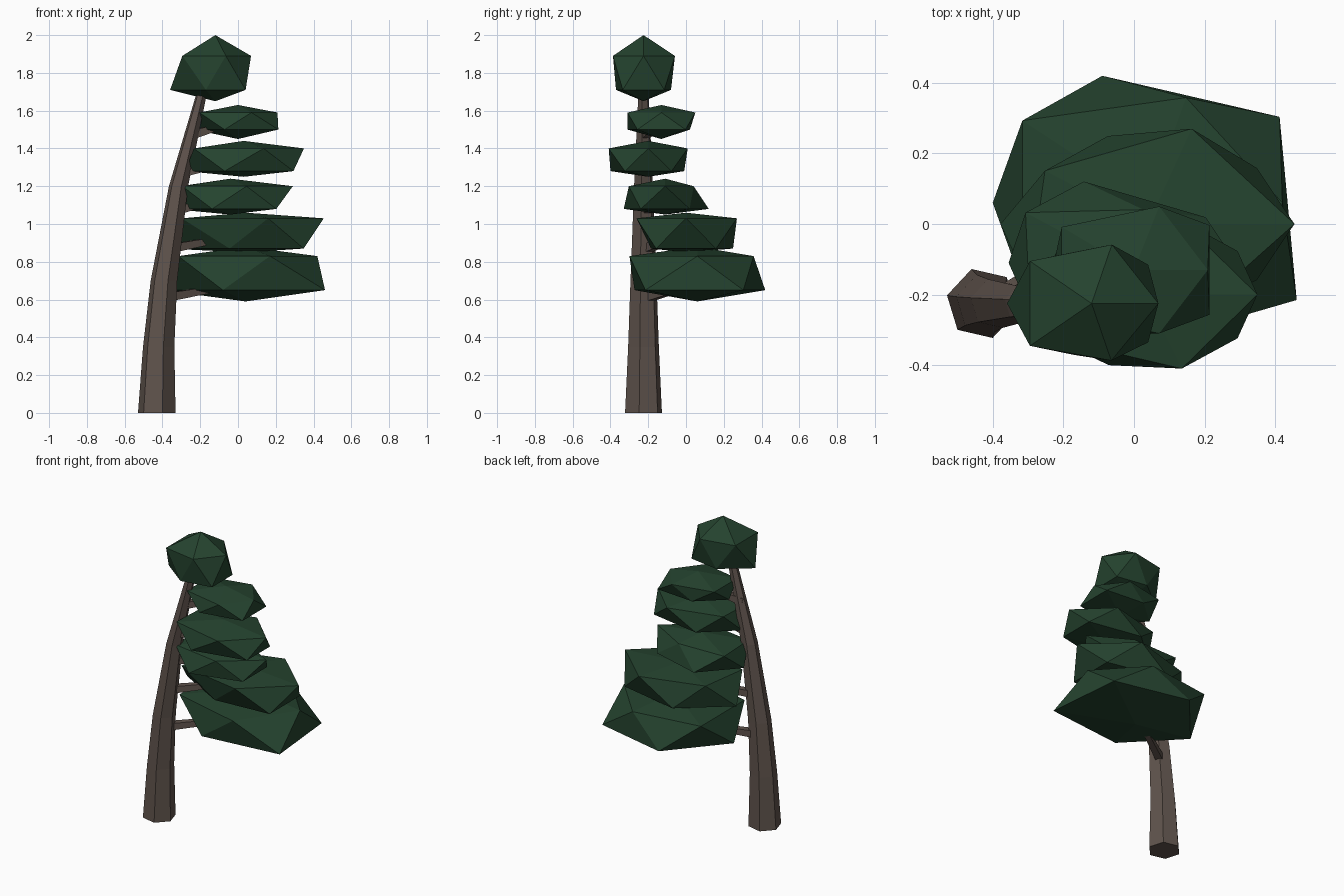
import bpy
import bmesh
from math import cos, sin, pi, atan2, radians
from mathutils import Vector

default = bpy.data.objects.get("Cube")
if default:
    bpy.data.objects.remove(default, do_unlink=True)


def make_material(name, colour):
    mat = bpy.data.materials.new(name)
    mat.use_nodes = True
    mat.diffuse_color = (*colour, 1)
    mat.node_tree.nodes["Principled BSDF"].inputs["Base Color"].default_value = (*colour, 1)
    return mat


leaf_green = make_material("leaf green", (0.018, 0.056, 0.028))
bark_brown = make_material("bark brown", (0.115, 0.087, 0.073))


def add_object(name, bm, mat):
    bmesh.ops.recalc_face_normals(bm, faces=bm.faces)
    mesh = bpy.data.meshes.new(name)
    bm.to_mesh(mesh)
    bm.free()
    mesh.materials.append(mat)
    obj = bpy.data.objects.new(name, mesh)
    bpy.context.collection.objects.link(obj)
    return obj


def loft(name, rings, mat):
    """Join equal vertex rings into a closed, capped tube."""
    bm = bmesh.new()
    loops = [[bm.verts.new(p) for p in ring] for ring in rings]
    sides = len(loops[0])
    for low, high in zip(loops, loops[1:]):
        for i in range(sides):
            j = (i + 1) % sides
            bm.faces.new((low[i], low[j], high[j], high[i]))
    bm.faces.new(loops[0])
    bm.faces.new(loops[-1])
    return add_object(name, bm, mat)


# Trunk: leaning, tapered six-sided tube
TRUNK_Y = -0.225
trunk_path = [(-0.43, 0, 0.102), (-0.42, 0.35, 0.085), (-0.392, 0.7, 0.072),
              (-0.315, 1.2, 0.052), (-0.19, 1.7, 0.028)]


def trunk_ring(x, z, r):
    angles = [radians(47) + i * pi / 3 for i in range(6)]
    return [Vector((x + r * cos(a), TRUNK_Y + r * sin(a), z)) for a in angles]


loft("trunk", [trunk_ring(*p) for p in trunk_path], bark_brown)


def trunk_x(z):
    for (x0, z0, _), (x1, z1, _) in zip(trunk_path, trunk_path[1:]):
        if z <= z1:
            return x0 + (x1 - x0) * (z - z0) / (z1 - z0)


# Foliage clump: icosphere with each ring vertex pushed in or out
def clump(name, centre, half, heights, lower, upper):
    bm = bmesh.new()
    bmesh.ops.create_icosphere(bm, subdivisions=1, radius=1)
    bottom, low, high, top = heights
    for v in bm.verts:
        x, y, z = v.co
        if abs(z) > 0.9:
            v.co = (*centre, top if z > 0 else bottom)
            continue
        a = atan2(y, x)
        step = a / (2 * pi / 5)
        f = upper[round(step) % 5] if z > 0 else lower[round(step - 0.5) % 5]
        v.co = (centre[0] + f * half[0] * cos(a),
                centre[1] + f * half[1] * sin(a),
                high if z > 0 else low)
    add_object(name, bm, leaf_green)


# Branch: thin square tube from the trunk into a clump
def branch(name, z, centre, rise):
    start = Vector((trunk_x(z) - 0.02, TRUNK_Y, z))
    end = start.lerp(Vector((*centre, z + rise)), 0.8)
    direction = (end - start).normalized()
    side = direction.cross(Vector((0, 0, 1))).normalized()
    up = side.cross(direction)
    rings = [[p + r * (side * i + up * j) for i, j in ((1, 1), (-1, 1), (-1, -1), (1, -1))]
             for p, r in ((start, 0.024), (end, 0.014))]
    loft(name, rings, bark_brown)


layers = [
    ("lowest", (0.04, 0.06), (0.40, 0.36), (0.59, 0.65, 0.83, 0.88),
     (1.15, 1.05, 1.1, 0.97, 1.3), (0.95, 0.87, 1.1, 1.1, 1.05)),
    ("low", (0.04, 0), (0.38, 0.27), (0.85, 0.87, 1.03, 1.06),
     (1, 0.97, 1.1, 0.72, 1), (1.09, 1.05, 0.95, 1.1, 1.02)),
    ("middle", (-0.04, -0.11), (0.30, 0.22), (1.05, 1.08, 1.2, 1.24),
     (1, 1.1, 1.05, 1.05, 1), (1.1, 0.72, 1.1, 1.05, 0.92)),
    ("high", (0.03, -0.2), (0.31, 0.2), (1.25, 1.28, 1.4, 1.44),
     (1.05, 1, 1, 1.05, 1.05), (1.03, 1.1, 1, 1.05, 1.1)),
    ("highest", (0, -0.13), (0.22, 0.18), (1.45, 1.5, 1.59, 1.63),
     (1.2, 0.88, 1.05, 1.05, 1.2), (0.95, 1.05, 1.15, 1.15, 1.05)),
]
for name, centre, half, heights, lower, upper in layers:
    clump(name + "_foliage", centre, half, heights, lower, upper)
    branch(name + "_branch", heights[0] + 0.015, centre, 0.08)

# Rounded crown on the trunk tip
clump("crown_foliage", (-0.12, TRUNK_Y), (0.18, 0.17), (1.65, 1.71, 1.89, 2),
      (1.1, 0.9, 1.33, 0.9, 1.1), (1.05, 1.03, 1.2, 1.2, 1))
